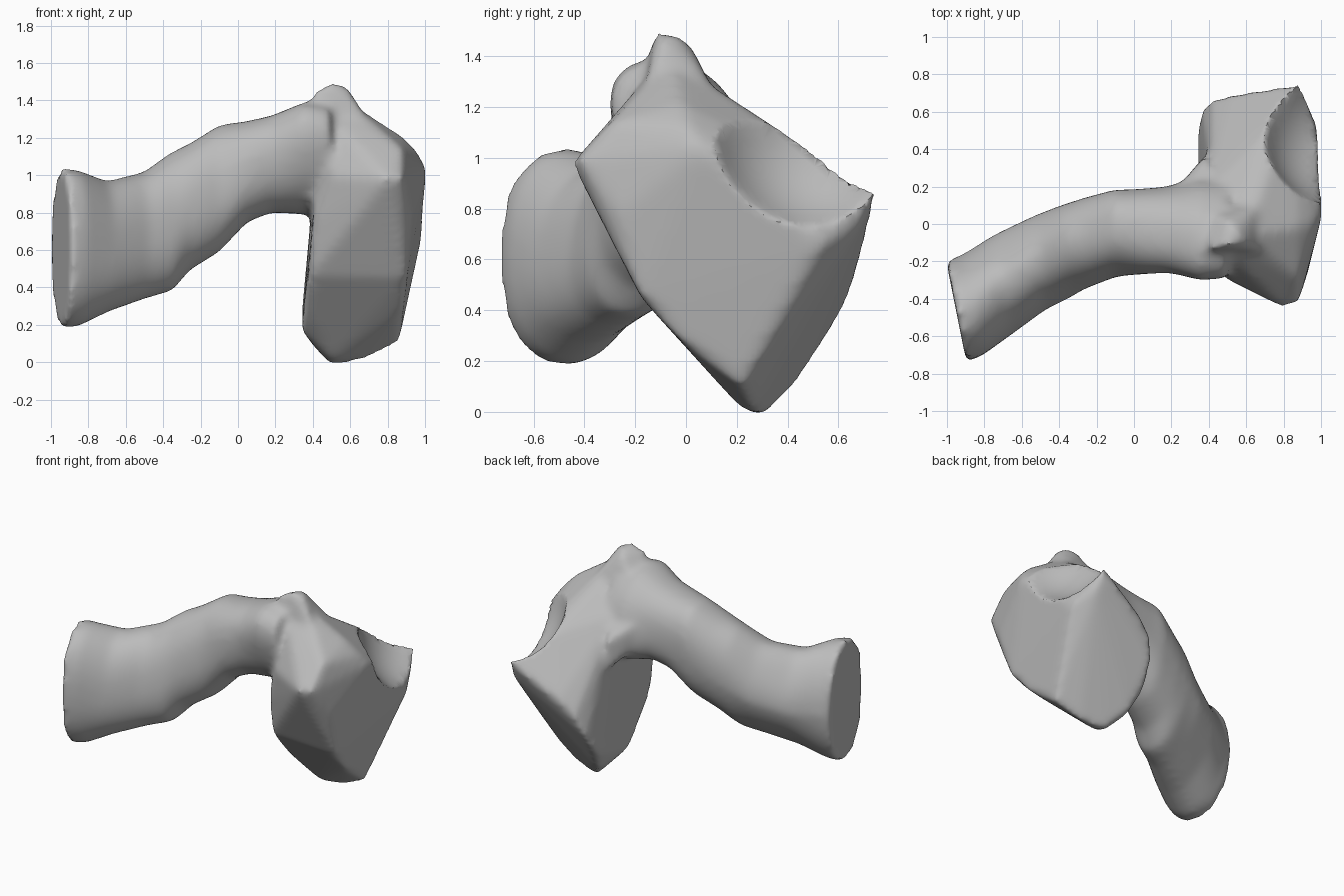
import bpy, bmesh, math

cube = bpy.data.objects.get("Cube")
if cube:
    bpy.data.objects.remove(cube, do_unlink=True)

grey = bpy.data.materials.new("plain_grey")
grey.use_nodes = True
grey.diffuse_color = (0.5, 0.5, 0.5, 1)
grey.node_tree.nodes["Principled BSDF"].inputs["Base Color"].default_value = (0.5, 0.5, 0.5, 1)


def make_object(name, bm):
    mesh = bpy.data.meshes.new(name)
    bmesh.ops.recalc_face_normals(bm, faces=bm.faces)
    bm.to_mesh(mesh)
    bm.free()
    obj = bpy.data.objects.new(name, mesh)
    bpy.context.collection.objects.link(obj)
    mesh.materials.append(grey)
    return obj


def loft(bm, stations, sides=32):
    """Skin oval sections: x, y, z, y radius, z radius, slant, lean, rear hollow."""
    rings = []
    for x, y, z, ry, rz, slant, lean, hollow in stations:
        ring = []
        for i in range(sides):
            a = math.tau * i / sides
            c, s = math.cos(a), math.sin(a)
            pull = 1 - hollow * abs(2 * c * s) if c > 0 else 1
            dy = ry * math.copysign(abs(c) ** 0.85, c) * pull
            dz = rz * math.copysign(abs(s) ** 0.85, s) * pull
            dy += lean * dz
            ring.append(bm.verts.new((x + slant * dy, y + dy, z + dz)))
        rings.append(ring)
    for a, b in zip(rings, rings[1:]):
        for i in range(sides):
            j = (i + 1) % sides
            bm.faces.new((a[i], a[j], b[j], b[i]))
    bm.faces.new(rings[0])
    bm.faces.new(rings[-1])


def hull(bm, points):
    verts = [bm.verts.new(p) for p in points]
    result = bmesh.ops.convex_hull(bm, input=verts)
    loose = [v for v in result["geom_interior"] if isinstance(v, bmesh.types.BMVert)]
    bmesh.ops.delete(bm, geom=loose, context="VERTS")


# Long curved arm, from its flat end plate to the head
body = bmesh.new()
loft(body, [
    (-.95, -.47, .61, .27, .43, -.2, 0, .05),
    (-.86, -.43, .61, .27, .42, -.2, 0, .1),
    (-.7, -.32, .62, .27, .35, -.15, .1, .16),
    (-.5, -.2, .68, .25, .34, -.1, .15, .14),
    (-.36, -.14, .75, .24, .37, -.1, .15, .08),
    (-.26, -.1, .83, .24, .34, 0, .12, .04),
    (-.1, -.05, .93, .23, .34, 0, .1, 0),
    (.05, -.04, 1.02, .23, .27, 0, 0, 0),
    (.18, -.03, 1.06, .23, .26, 0, -.1, 0),
    (.35, -.02, 1.09, .26, .3, 0, -.3, 0),
    (.5, -.02, 1.09, .25, .28, 0, -.3, 0),
])

# Rounded peak on top of the head
hull(body, [(.42, -.13, 1.46), (.5, -.12, 1.5), (.55, -.04, 1.49), (.6, -.1, 1.46),
            (.5, .02, 1.45), (.28, -.2, 1.2), (.72, -.16, 1.25), (.3, .1, 1.2),
            (.68, .12, 1.25)])

# Head and leg: shoulder, front knob, side, tapering foot and flat rear facet
shoulder = [(.45, -.12, 1.36), (.6, -.06, 1.39), (.6, .15, 1.25), (.7, .5, 1.02),
            (.42, .22, 1.12)]
knob = [(.8, -.45, .98), (.88, -.42, .99), (.72, -.37, .85), (.93, -.26, .78),
        (.5, -.3, 1), (.88, -.29, 1.14), (.4, -.22, .74)]
side = [(1.01, .06, 1.04), (.96, 0, 1.13), (.88, -.02, 1.21), (.99, .24, .88)]
shin = [(.38, -.16, .46), (.9, -.18, .45), (.88, -.02, .28), (.38, 0, .28),
        (.34, .15, .17), (.5, .22, .01)]
facet = [(.5, .31, -.02), (.4, .42, .09), (.34, .5, .25), (.36, .62, .4),
         (.42, .67, .55), (.53, .69, .66), (.7, .69, .76), (.88, .75, .86),
         (.68, .26, .01), (.86, .22, .1), (.91, .3, .35), (.94, .42, .55),
         (.98, .53, .65), (.9, .69, .74)]
hull(body, shoulder + knob + side + shin + facet)

# Web filling the corner between the arm and the leg
hull(body, [(.22, .18, 1.12), (.22, .16, .95), (.38, .36, 1), (.37, .36, .78),
            (.5, .1, 1.2), (.5, .1, .85)])
bone_body = make_object("curved_bone", body)

# Broad shallow socket scooped out of the outer rear side
scoop = bmesh.new()
bmesh.ops.create_uvsphere(scoop, u_segments=48, v_segments=24, radius=0.42)
cutter = make_object("socket_cutter", scoop)
cutter.location = (1.11, .51, 1.13)
cutter.hide_render = True

# Fuse, scoop and soften
fuse = bone_body.modifiers.new("fuse", "REMESH")
fuse.mode = "VOXEL"
fuse.voxel_size = 0.022
cut = bone_body.modifiers.new("scoop", "BOOLEAN")
cut.operation = "DIFFERENCE"
cut.object = cutter
soft = bone_body.modifiers.new("soften", "SMOOTH")
soft.factor = 0.5
soft.iterations = 14

bpy.context.view_layer.objects.active = bone_body
bone_body.select_set(True)
cutter.select_set(False)
for name in ("fuse", "scoop", "soften"):
    bpy.ops.object.modifier_apply(modifier=name)
bpy.data.objects.remove(cutter, do_unlink=True)
bpy.ops.object.shade_smooth_by_angle(angle=math.radians(50))
